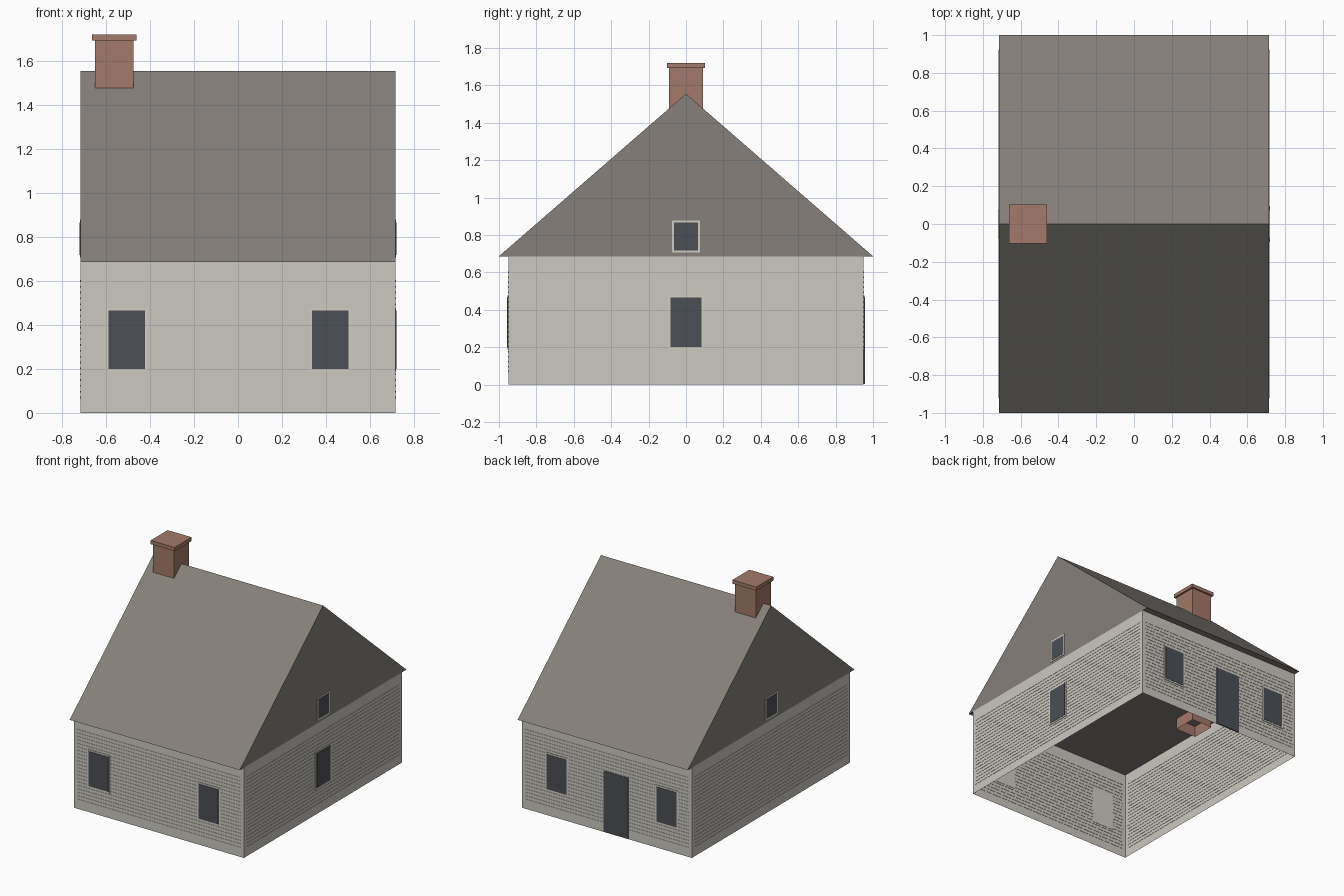
import bpy, bmesh
from mathutils import Vector

cube = bpy.data.objects.get("Cube")
if cube:
    bpy.data.objects.remove(cube)

HALF_X, HALF_Y, WALL_TOP = 0.715, 0.95, 0.686
EAVE_Y, RIDGE_Z = 1.0, 1.555


def material(name, rgb):
    mat = bpy.data.materials.new(name)
    mat.use_nodes = True
    color = (*rgb, 1)
    mat.diffuse_color = color
    mat.node_tree.nodes["Principled BSDF"].inputs["Base Color"].default_value = color
    return mat


WALL = material("pale_wall", (0.604, 0.578, 0.527))
TRIM = material("cream_trim", (0.64, 0.61, 0.54))
ROOF = material("grey_roof", (0.238, 0.216, 0.195))
BRICK = material("brick", (0.366, 0.195, 0.144))
GLASS = material("dark_glass", (0.07, 0.078, 0.091))


def finish(name, bm, mat):
    mesh = bpy.data.meshes.new(name)
    bm.to_mesh(mesh)
    bm.free()
    mesh.materials.append(mat)
    obj = bpy.data.objects.new(name, mesh)
    bpy.context.collection.objects.link(obj)
    return obj


def add_box(bm, low, high):
    """Add an axis-aligned box and return its faces."""
    low, high = Vector(low), Vector(high)
    verts = bmesh.ops.create_cube(bm, size=1)["verts"]
    for v in verts:
        v.co = (low + high) / 2 + v.co * (high - low)
    return {f for v in verts for f in v.link_faces}


def box(name, low, high, mat, open_sides=()):
    """Box that may lack its top (1) or bottom (-1)."""
    bm = bmesh.new()
    faces = add_box(bm, low, high)
    bm.normal_update()
    gone = [f for f in faces if round(f.normal.z) in open_sides and abs(f.normal.z) > 0.5]
    bmesh.ops.delete(bm, geom=gone, context="FACES_ONLY")
    return finish(name, bm, mat)


def wall_box(bm, side, center, half, z0, z1, depth):
    """Thin plate lying on the outside of one wall."""
    axis, sign = side
    wall = HALF_X if axis == "x" else HALF_Y
    d0, d1 = sorted((sign * (wall - 0.002), sign * (wall + depth)))
    a, b = center - half, center + half
    if axis == "x":
        add_box(bm, (d0, a, z0), (d1, b, z1))
    else:
        add_box(bm, (a, d0, z0), (b, d1, z1))


def plate(name, side, center, half, z0, z1, depth, mat):
    bm = bmesh.new()
    wall_box(bm, side, center, half, z0, z1, depth)
    return finish(name, bm, mat)


def window(name, side, center, half, z0, z1, rim=0.012):
    plate(name + "_frame", side, center, half, z0, z1, 0.004, TRIM)
    plate(name + "_glass", side, center, half - rim, z0 + rim, z1 - rim, 0.006, GLASS)


# Wall shell, open below and above
box("walls", (-HALF_X, -HALF_Y, 0), (HALF_X, HALF_Y, WALL_TOP), WALL, (-1, 1))

# Gabled roof prism
bm = bmesh.new()
profile = [(-EAVE_Y, WALL_TOP), (EAVE_Y, WALL_TOP), (0, RIDGE_Z)]
end = bm.faces.new([bm.verts.new((-HALF_X, y, z)) for y, z in profile])
grown = bmesh.ops.extrude_face_region(bm, geom=[end], use_keep_orig=True)["geom"]
for v in grown:
    if isinstance(v, bmesh.types.BMVert):
        v.co.x = HALF_X
bmesh.ops.recalc_face_normals(bm, faces=bm.faces)
finish("roof", bm, ROOF)

# Chimney shaft, hanging open below the ceiling, and its cap
box("chimney_shaft", (-0.65, -0.09, 0.6), (-0.475, 0.09, 1.7), BRICK, (-1,))
box("chimney_cap", (-0.663, -0.102, 1.692), (-0.461, 0.102, 1.72), BRICK)

# Horizontal siding strips on all four walls
SIDES = {"front": ("y", -1), "back": ("y", 1), "left": ("x", 1), "right": ("x", -1)}
for label, side in SIDES.items():
    bm = bmesh.new()
    half = HALF_Y - 0.03 if side[0] == "x" else HALF_X - 0.025
    for i in range(21):
        z = 0.07 + i * 0.0265
        wall_box(bm, side, 0, half, z - 0.004, z + 0.004, 0.002)
    finish(label + "_siding", bm, WALL)

# Windows and door
for label in ("front", "back"):
    for n, x in enumerate((-0.505, 0.42), 1):
        window(f"{label}_window_{n}", SIDES[label], x, 0.095, 0.188, 0.477)
window("left_window", SIDES["left"], 0, 0.095, 0.188, 0.477)
for label in ("left", "right"):
    window(label + "_gable_window", SIDES[label], 0, 0.075, 0.706, 0.878)
plate("back_door", SIDES["back"], -0.08, 0.103, 0.003, 0.466, 0.006, GLASS)
